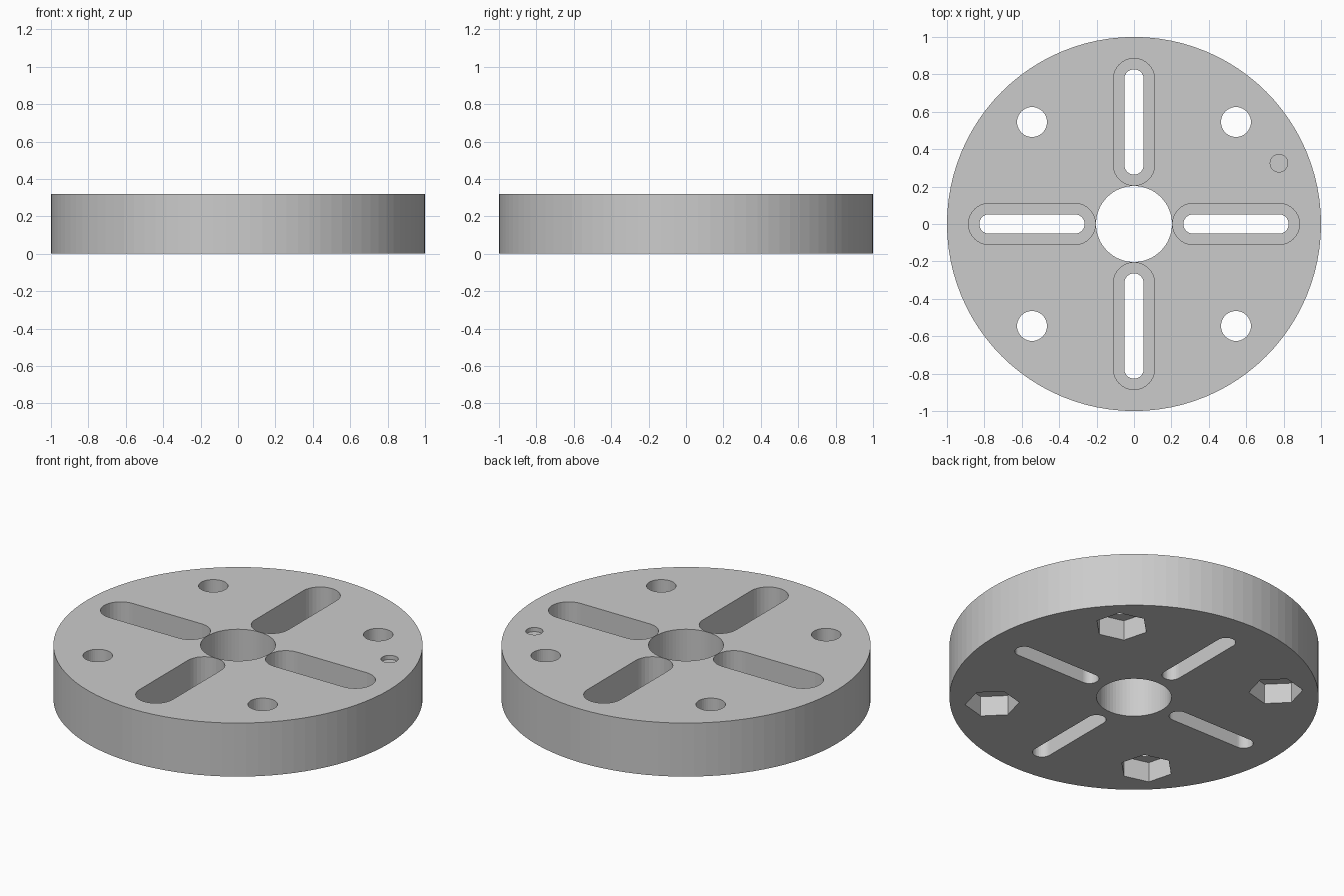
import bpy, bmesh
from math import cos, sin, pi
from mathutils import Matrix, Vector

default = bpy.data.objects.get("Cube")
if default:
    bpy.data.objects.remove(default, do_unlink=True)

HEIGHT = 0.32
BELOW, ABOVE = -0.1, HEIGHT + 0.1

steel = bpy.data.materials.new("machined_grey")
steel.use_nodes = True
grey = (0.6, 0.6, 0.6, 1)
steel.diffuse_color = grey
steel.node_tree.nodes["Principled BSDF"].inputs["Base Color"].default_value = grey


def arc(center, radius, start, sweep, steps):
    return [(center + radius * cos(start + sweep * i / steps),
             radius * sin(start + sweep * i / steps)) for i in range(steps + 1)]


def ring(radius, sides, center=0):
    return arc(center, radius, 0, 2 * pi, sides)[:-1]


def slot(inner, outer, radius):
    return arc(outer, radius, -pi / 2, pi, 16) + arc(inner, radius, pi / 2, pi, 16)


def prism(name, outline, bottom, top, angle=0):
    """Extrude an outline upward and turn it about the central axis."""
    bm = bmesh.new()
    face = bm.faces.new([bm.verts.new((x, y, bottom)) for x, y in outline])
    made = bmesh.ops.extrude_face_region(bm, geom=[face])["geom"]
    verts = [v for v in made if isinstance(v, bmesh.types.BMVert)]
    bmesh.ops.translate(bm, verts=verts, vec=Vector((0, 0, top - bottom)))
    bmesh.ops.recalc_face_normals(bm, faces=bm.faces)
    bm.transform(Matrix.Rotation(angle, 4, "Z"))
    mesh = bpy.data.meshes.new(name)
    bm.to_mesh(mesh)
    bm.free()
    mesh.materials.append(steel)
    obj = bpy.data.objects.new(name, mesh)
    bpy.context.scene.collection.objects.link(obj)
    return obj


# Round plate
plate = prism("round_plate", ring(1, 96), 0, HEIGHT)

# Central bore and shallow index dimple
cutters = [prism("bore_cutter", ring(0.203, 64), BELOW, ABOVE)]
dimple = prism("dimple_cutter", ring(0.047, 32), HEIGHT - 0.025, ABOVE)
dimple.data.transform(Matrix.Translation((0.775, 0.325, 0)))
cutters.append(dimple)

for i in range(4):
    straight = i * pi / 2
    diagonal = straight + pi / 4
    # Stepped radial slots
    cutters.append(prism("slot_cutter", slot(0.316, 0.775, 0.052), BELOW, ABOVE, straight))
    cutters.append(prism("wide_slot_cutter", slot(0.316, 0.775, 0.11), 0.12, ABOVE, straight))
    # Bolt holes with hexagonal nut pockets underneath
    cutters.append(prism("bolt_hole_cutter", ring(0.08, 40, 0.771), BELOW, ABOVE, diagonal))
    cutters.append(prism("nut_pocket_cutter", ring(0.147, 6, 0.771), BELOW, 0.12, diagonal))

# Cut every opening, keep the result and discard the cutters
for cutter in cutters:
    cutter.hide_render = True
    cut = plate.modifiers.new(cutter.name, "BOOLEAN")
    cut.operation = "DIFFERENCE"
    cut.solver = "EXACT"
    cut.object = cutter

depsgraph = bpy.context.evaluated_depsgraph_get()
result = bpy.data.meshes.new_from_object(plate.evaluated_get(depsgraph))
plate.modifiers.clear()
plate.data = result
for cutter in cutters:
    bpy.data.objects.remove(cutter, do_unlink=True)
